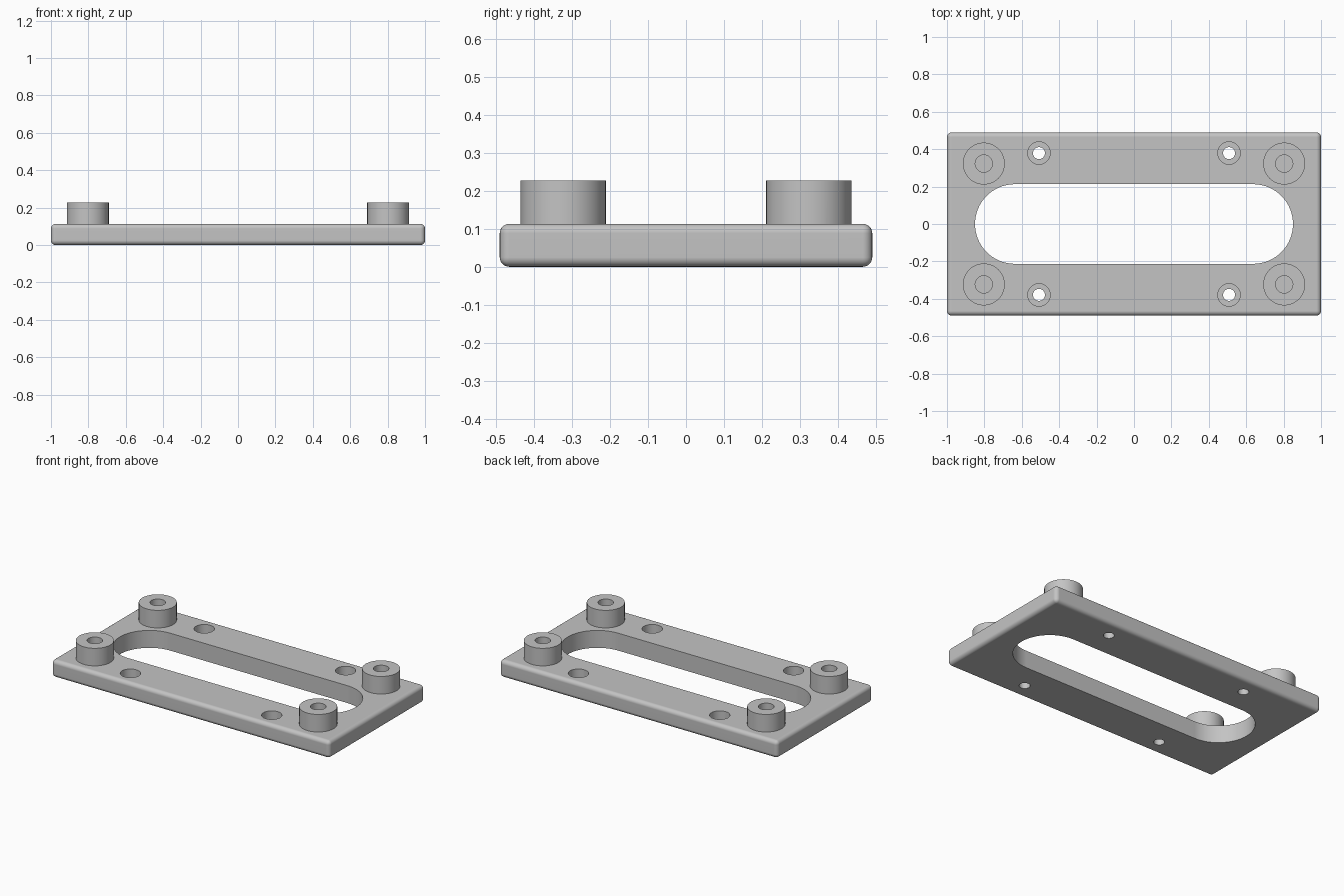
import bpy, bmesh, math

if "Cube" in bpy.data.objects:
    bpy.data.objects.remove(bpy.data.objects["Cube"])

THICK = 0.113      # plate thickness
TOP = 0.227        # top of the bosses

grey = bpy.data.materials.new("grey")
grey.diffuse_color = (0.55, 0.55, 0.55, 1)
grey.use_nodes = True
grey.node_tree.nodes["Principled BSDF"].inputs["Base Color"].default_value = grey.diffuse_color


def make_object(name, bm):
    bmesh.ops.recalc_face_normals(bm, faces=bm.faces)
    mesh = bpy.data.meshes.new(name)
    bm.to_mesh(mesh)
    bm.free()
    mesh.materials.append(grey)
    obj = bpy.data.objects.new(name, mesh)
    bpy.context.collection.objects.link(obj)
    return obj


def prism(name, outline, z0, z1):
    """Closed outline extruded from z0 to z1."""
    bm = bmesh.new()
    face = bm.faces.new([bm.verts.new((x, y, z0)) for x, y in outline])
    ext = bmesh.ops.extrude_face_region(bm, geom=[face])["geom"]
    moved = [g for g in ext if isinstance(g, bmesh.types.BMVert)]
    bmesh.ops.translate(bm, verts=moved, vec=(0, 0, z1 - z0))
    return make_object(name, bm)


def circle(x, y, r, n=48):
    return [(x + r * math.cos(2 * math.pi * i / n),
             y + r * math.sin(2 * math.pi * i / n)) for i in range(n)]


def apply(obj, mod):
    bpy.ops.object.select_all(action='DESELECT')
    bpy.context.view_layer.objects.active = obj
    obj.select_set(True)
    bpy.ops.object.modifier_apply(modifier=mod.name)


def combine(target, tool, operation):
    mod = target.modifiers.new("combine", 'BOOLEAN')
    mod.operation = operation
    mod.solver = 'EXACT'
    mod.object = tool
    apply(target, mod)
    bpy.data.objects.remove(tool)


# Rounded base plate
plate = prism("mounting_plate",
              [(-1, -0.49), (1, -0.49), (1, 0.49), (-1, 0.49)], 0, THICK)
bevel = plate.modifiers.new("rounded_edges", 'BEVEL')
bevel.width = 0.025
bevel.segments = 6
apply(plate, bevel)

# Long opening with round ends
R, CX, N = 0.213, 0.637, 32
slot = []
for side, start in ((1, -math.pi / 2), (-1, math.pi / 2)):
    for i in range(N + 1):
        a = start + math.pi * i / N
        slot.append((side * CX + R * math.cos(a), R * math.sin(a)))
combine(plate, prism("slot_cutter", slot, -0.1, 0.3), 'DIFFERENCE')

# Corner bosses with blind holes, and counterbored screw holes
for sx in (-1, 1):
    for sy in (-1, 1):
        bx, by = sx * 0.803, sy * 0.323
        combine(plate, prism("boss", circle(bx, by, 0.112, 64), 0.06, TOP), 'UNION')
        combine(plate, prism("boss_hole", circle(bx, by, 0.046), 0.1, 0.3), 'DIFFERENCE')
        hx, hy = sx * 0.508, sy * 0.379
        combine(plate, prism("counterbore", circle(hx, hy, 0.06), 0.05, 0.3), 'DIFFERENCE')
        combine(plate, prism("screw_hole", circle(hx, hy, 0.032), -0.1, 0.3), 'DIFFERENCE')

# Smooth curves, crisp edges, flat broad faces
bpy.ops.object.select_all(action='DESELECT')
bpy.context.view_layer.objects.active = plate
plate.select_set(True)
bpy.ops.object.shade_smooth_by_angle(angle=math.radians(30))
normals = plate.modifiers.new("face_weighted", 'WEIGHTED_NORMAL')
normals.keep_sharp = True
